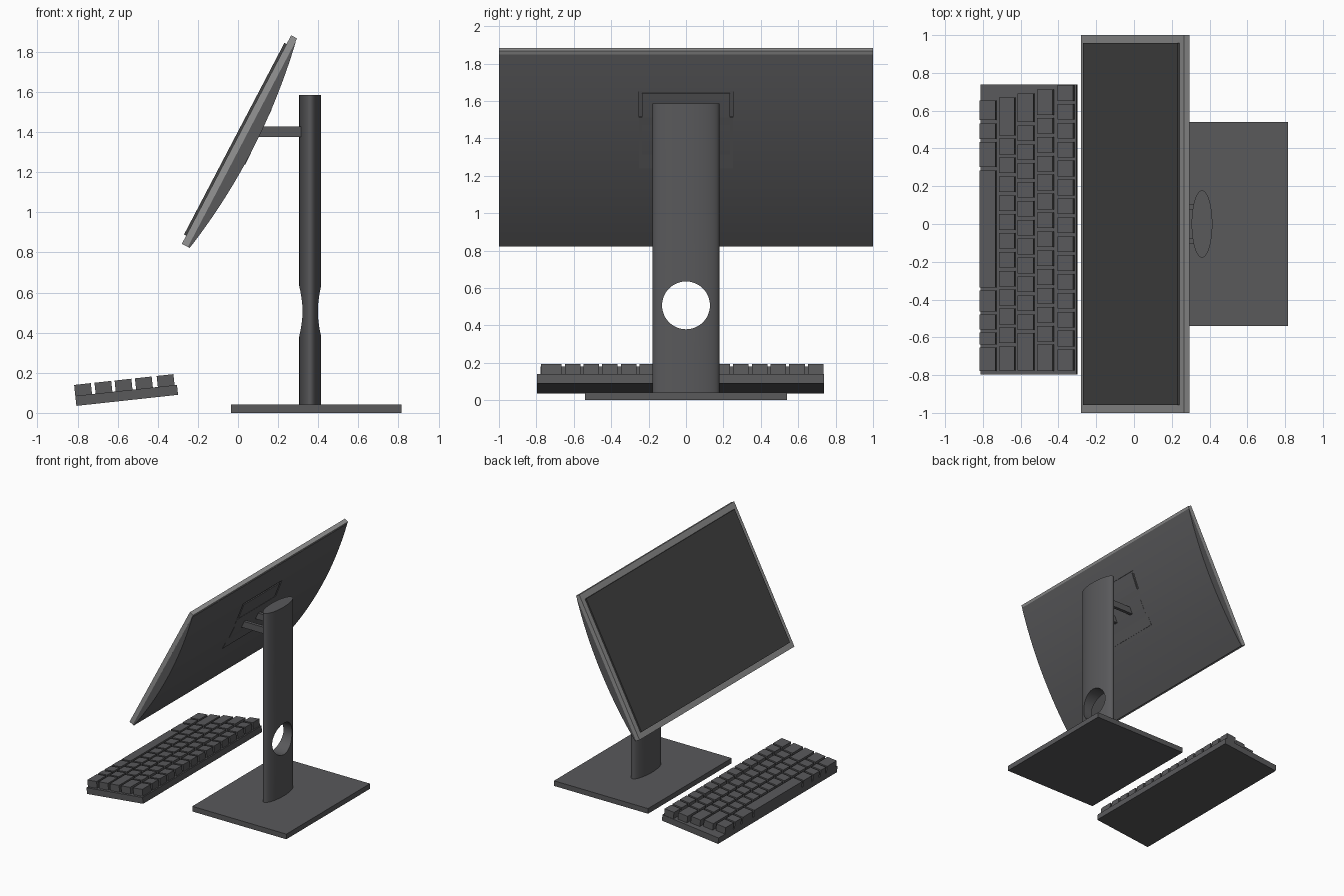
import bpy, bmesh, math

if "Cube" in bpy.data.objects:
    bpy.data.objects.remove(bpy.data.objects["Cube"])


def material(name, c):
    m = bpy.data.materials.new(name)
    m.diffuse_color = (*c, 1)
    m.use_nodes = True
    m.node_tree.nodes["Principled BSDF"].inputs["Base Color"].default_value = m.diffuse_color
    return m


DARK = material("dark_plastic", (0.10, 0.10, 0.105))
GLASS = material("screen_dark", (0.06, 0.06, 0.06))
SILVER = material("light_frame", (0.30, 0.30, 0.30))


def add_prism(bm, profile, y0, y1):
    """Extrude an (x, z) profile along y."""
    a = [bm.verts.new((x, y0, z)) for x, z in profile]
    b = [bm.verts.new((x, y1, z)) for x, z in profile]
    bm.faces.new(a)
    bm.faces.new(b[::-1])
    n = len(a)
    for i in range(n):
        bm.faces.new((a[i], b[i], b[(i + 1) % n], a[(i + 1) % n]))


def make(name, prisms, mat=DARK, hidden=False):
    bm = bmesh.new()
    for p in prisms:
        add_prism(bm, *p)
    bmesh.ops.recalc_face_normals(bm, faces=bm.faces)
    me = bpy.data.meshes.new(name)
    bm.to_mesh(me)
    bm.free()
    me.materials.append(mat)
    ob = bpy.data.objects.new(name, me)
    bpy.context.collection.objects.link(ob)
    ob.hide_render = hidden
    if hidden:
        ob.display_type = 'WIRE'
        ob.hide_viewport = False
    return ob


def cut(ob, cutter):
    """Subtract the cutter, then remove it."""
    m = ob.modifiers.new("cut", 'BOOLEAN')
    m.operation, m.solver, m.object = 'DIFFERENCE', 'EXACT', cutter
    select(ob)
    bpy.ops.object.modifier_apply(modifier=m.name)
    bpy.data.objects.remove(cutter)


def select(ob):
    bpy.ops.object.select_all(action='DESELECT')
    ob.select_set(True)
    bpy.context.view_layer.objects.active = ob


def smooth(ob):
    select(ob)
    bpy.ops.object.shade_smooth_by_angle(angle=math.radians(30))


def frame2d(ox, oz, ang):
    """Map local (along, out) coordinates into the tilted x-z plane."""
    c, s = math.cos(ang), math.sin(ang)
    return lambda u, h: (ox + u * c - h * s, oz + u * s + h * c)


def rect(f, u0, u1, h0, h1):
    return [f(u0, h0), f(u1, h0), f(u1, h1), f(u0, h1)]


flat = frame2d(0, 0, 0)

# Foot plate
make("base_plate", [(rect(flat, -0.035, 0.815, 0, 0.042), -0.54, 0.54)])

# Elliptical column with a round cable hole
bpy.ops.mesh.primitive_cylinder_add(vertices=64, radius=1, depth=1.548,
                                    location=(0.36, 0, 0.811))
column = bpy.context.object
column.name = "stand_column"
column.scale = (0.055, 0.178, 1)
bpy.ops.object.transform_apply(location=True, rotation=True, scale=True)
column.data.materials.append(DARK)
bpy.ops.mesh.primitive_cylinder_add(vertices=48, radius=0.128, depth=0.5,
                                    location=(0.36, 0, 0.507),
                                    rotation=(0, math.pi / 2, 0))
hole = bpy.context.object
hole.hide_render = True
cut(column, hole)
smooth(column)

# Twin arms between column and screen
make("mount_arms", [(rect(flat, 0.10, 0.33, 1.375, 1.428), y - 0.013, y + 0.013)
                    for y in (-0.09, 0.09)])

# Screen: u runs up the panel, t runs towards the back
tilted = frame2d(-0.28, 0.843, math.pi / 2 - math.radians(27.65))


def scr(u, t):
    return tilted(u, -t)


make("screen_frame", [(rect(scr, 0, 1.174, 0, 0.034), -1, 1)], SILVER)
make("screen_panel", [(rect(scr, 0.046, 1.125, -0.012, 0.01), -0.958, 0.958)], GLASS)


def bulge(u):
    return 0.036 + 0.054 * (1 - ((u - 0.577) / 0.577) ** 2)


# Curved rear shell
N = 32
arc = [(i / N * 1.154, bulge(i / N * 1.154)) for i in range(N + 1)]
shell = make("rear_shell", [([scr(0, 0.03)] + [scr(u, t + 0.008 * (1 - u / 1.154))
                             for u, t in arc] + [scr(1.154, 0.03)], -1, 1)])

# Thin three-sided groove around the mounting plate
for u0, u1, y0, y1 in ((0.57, 0.95, -0.25, -0.234), (0.57, 0.95, 0.234, 0.25),
                       (0.935, 0.95, -0.245, 0.245)):
    prof = [scr(u0, bulge(u0) - 0.006), scr((u0 + u1) / 2, bulge((u0 + u1) / 2) - 0.006),
            scr(u1, bulge(u1) - 0.006), scr(u1, 0.13), scr(u0, 0.13)]
    cut(shell, make("groove_cutter", [(prof, y0, y1)], DARK, True))
smooth(shell)

# Mounting plate, standing slightly proud at its lower edge
make("mount_plate", [([scr(0.497, 0.08), scr(0.497, 0.097),
                       scr(0.80, 0.086), scr(0.80, 0.07)], -0.25, 0.25)])

# Keyboard body, tilted up towards the screen
kb = frame2d(-0.806, 0.035, math.radians(6.2))
make("keyboard_body", [(rect(kb, 0, 0.51, 0, 0.05), -0.797, 0.738)])

# Key rows: start along the board, left end, key pitches
GAP = 0.017
rows = [
    (0.000, 0.655, [0.122, 0.1, 0.149, 0.637, 0.127, 0.095, 0.08, 0.14]),
    (0.102, 0.670, [0.218] + [0.1] * 11 + [0.145]),
    (0.203, 0.692, [0.17] + [0.1] * 11 + [0.215]),
    (0.305, 0.713, [0.152] + [0.1] * 12 + [0.155]),
    (0.414, 0.735, [0.1] * 14 + [0.128]),
]
for r, (u, y, widths) in enumerate(rows):
    keys = []
    for w in widths:
        keys.append((rect(kb, u, u + 0.084, 0.048, 0.105), y - w + GAP, y))
        y -= w
    make(f"key_row_{r + 1}", keys)
